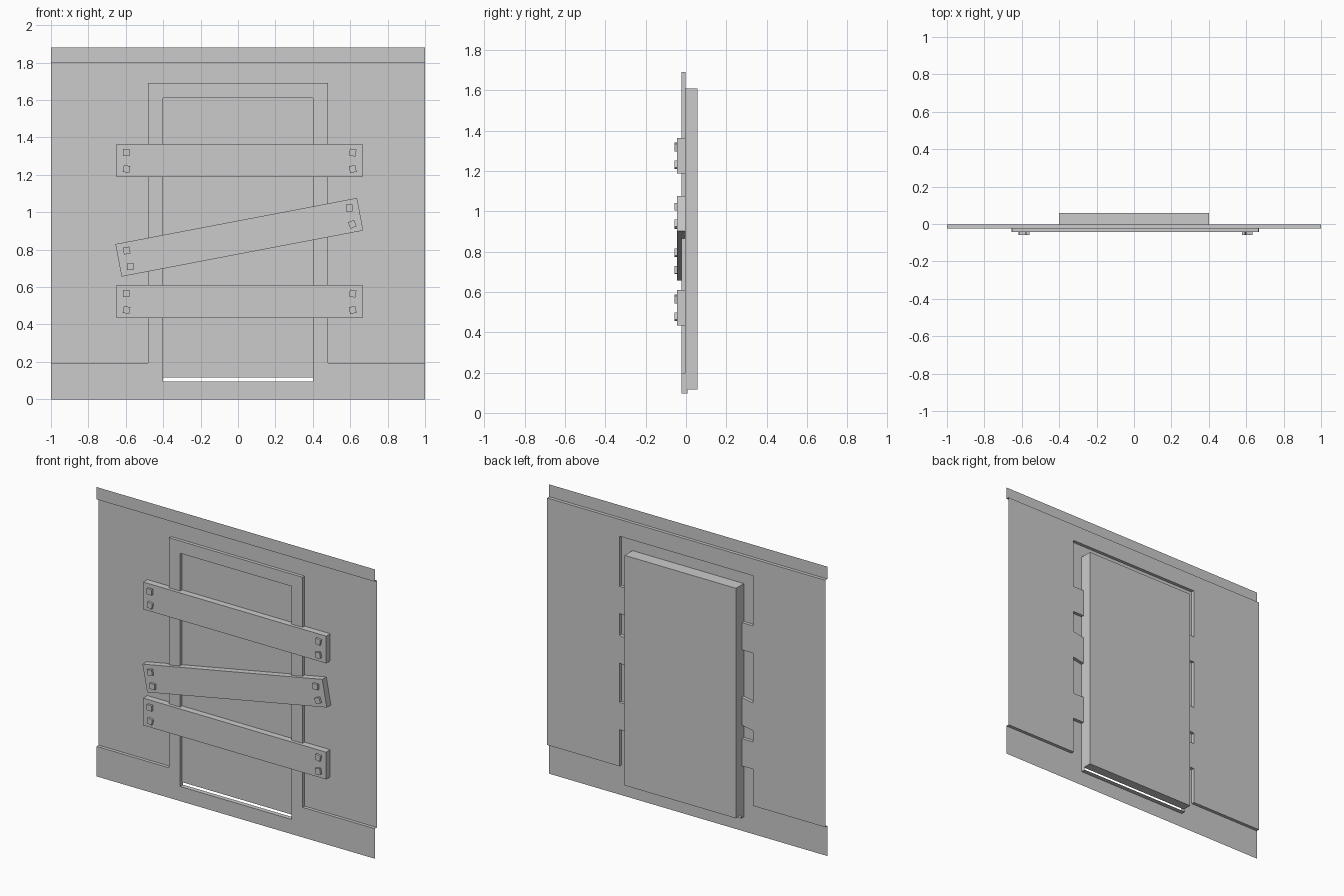
import bpy, bmesh, math
from mathutils import Matrix, Vector

cube = bpy.data.objects.get("Cube")
if cube:
    bpy.data.objects.remove(cube, do_unlink=True)

grey = bpy.data.materials.new("plain_grey")
grey.use_nodes = True
colour = (0.6, 0.6, 0.6, 1)
grey.diffuse_color = colour
grey.node_tree.nodes["Principled BSDF"].inputs["Base Color"].default_value = colour

# Depth levels, front to back
NAIL, PLANK, FRONT, WALL, JAMB, BACK = -0.058, -0.044, -0.023, -0.002, 0.007, 0.058


def add_object(name, bm):
    mesh = bpy.data.meshes.new(name)
    bm.to_mesh(mesh)
    bm.free()
    mesh.materials.append(grey)
    obj = bpy.data.objects.new(name, mesh)
    bpy.context.collection.objects.link(obj)
    return obj


def box(name, x, z, width, height, y0, y1, turn=0.0):
    bm = bmesh.new()
    bmesh.ops.create_cube(bm, size=1)
    bm.transform(Matrix.Translation((x, (y0 + y1) / 2, z))
                 @ Matrix.Rotation(-turn, 4, 'Y')
                 @ Matrix.Diagonal((width, y1 - y0, height, 1)))
    return add_object(name, bm)


# Wall sheet: raised skirting, top trim and door frame around an open doorway
xs = [-1, -0.48, -0.4, 0.4, 0.48, 1]
zs = [0, 0.095, 0.195, 1.61, 1.69, 1.8, 1.88]


def level(i, k):
    x, z = (xs[i] + xs[i + 1]) / 2, (zs[k] + zs[k + 1]) / 2
    if abs(x) < 0.4 and zs[1] < z < zs[3]:
        return JAMB                      # doorway, left open
    if z < zs[2] or z > zs[5] or (abs(x) < 0.48 and z < zs[4]):
        return FRONT
    return WALL


bm = bmesh.new()


def quad(*points):
    bm.faces.new([bm.verts.new(p) for p in points])


for i in range(len(xs) - 1):
    for k in range(len(zs) - 1):
        y, (x0, x1), (z0, z1) = level(i, k), xs[i:i + 2], zs[k:k + 2]
        if y != JAMB:
            quad((x0, y, z0), (x1, y, z0), (x1, y, z1), (x0, y, z1))
        # Returns where the depth steps to the next cell
        if i + 2 < len(xs) and level(i + 1, k) != y:
            n = level(i + 1, k)
            quad((x1, y, z0), (x1, n, z0), (x1, n, z1), (x1, y, z1))
        if k + 2 < len(zs) and level(i, k + 1) != y:
            n = level(i, k + 1)
            quad((x0, y, z1), (x1, y, z1), (x1, n, z1), (x0, n, z1))
bmesh.ops.remove_doubles(bm, verts=bm.verts, dist=0.0001)
bmesh.ops.dissolve_limit(bm, angle_limit=0.01, verts=bm.verts, edges=bm.edges)
add_object("wall_and_door_frame", bm)

# Door slab, leaving a thin gap above the sill
box("door", 0, 0.8625, 0.8, 1.495, WALL, BACK)

# Boards nailed across the doorway, with slightly twisted square nail heads
nails = [(-0.605, 0.043, 0), (-0.603, -0.045, -10),
         (0.606, 0.043, -10), (0.606, -0.045, 12)]
boards = [("upper", 1.276, 0), ("middle", 0.866, 10.8), ("lower", 0.522, 0)]
for label, z, degrees in boards:
    turn = math.radians(degrees)
    box(label + "_board", 0.007, z, 1.315, 0.177, PLANK, WALL, turn)
    for number, (u, v, twist) in enumerate(nails, 1):
        p = Matrix.Rotation(-turn, 3, 'Y') @ Vector((u, 0, v))
        box(f"{label}_board_nail_{number}", 0.007 + p.x, z + p.z, 0.035, 0.037,
            NAIL, PLANK + 0.003, turn + math.radians(twist))
